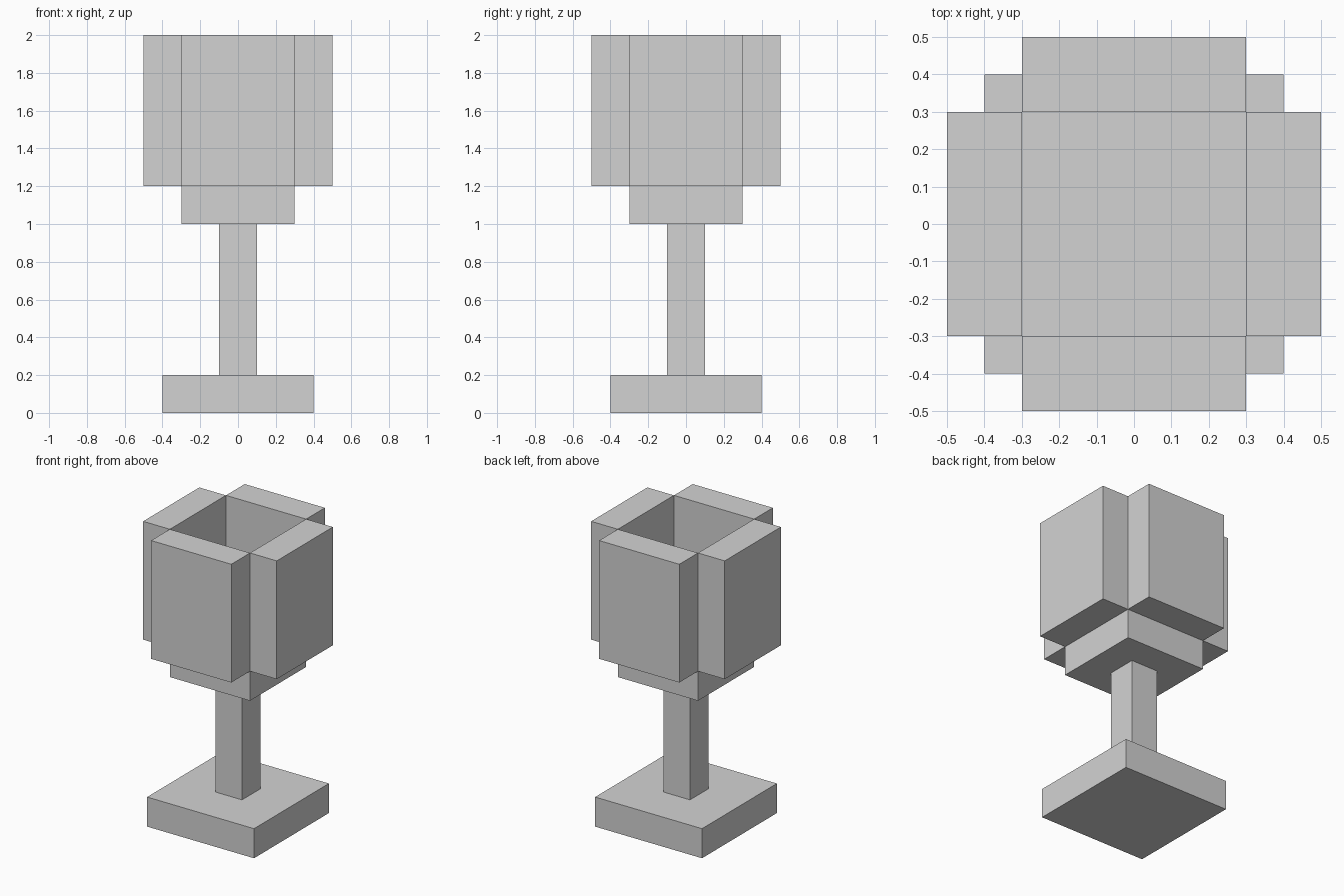
import bpy
import math

if "Cube" in bpy.data.objects:
    bpy.data.objects.remove(bpy.data.objects["Cube"])

grey = bpy.data.materials.new("light_grey")
grey.diffuse_color = (0.65, 0.65, 0.65, 1)
grey.use_nodes = True
grey.node_tree.nodes["Principled BSDF"].inputs["Base Color"].default_value = grey.diffuse_color


def box(name, size, center, turn=0):
    """Add a flat-shaded box with its size baked into the mesh."""
    bpy.ops.mesh.primitive_cube_add(size=1)
    obj = bpy.context.object
    obj.name = name
    for v in obj.data.vertices:
        v.co = [c * s for c, s in zip(v.co, size)]
    obj.location = center
    obj.rotation_euler.z = turn
    obj.data.materials.append(grey)
    return obj


# Foot, stem and floor of the cup
box("foot", (0.8, 0.8, 0.2), (0, 0, 0.1))
box("stem", (0.2, 0.2, 0.8), (0, 0, 0.6))
box("cup_floor", (0.6, 0.6, 0.2), (0, 0, 1.1))

# Four cup walls, open at the top and notched at the corners
for i, side in enumerate(("right", "back", "left", "front")):
    a = i * math.pi / 2
    box("cup_wall_" + side, (0.2, 0.6, 0.8),
        (0.4 * math.cos(a), 0.4 * math.sin(a), 1.6), a)
